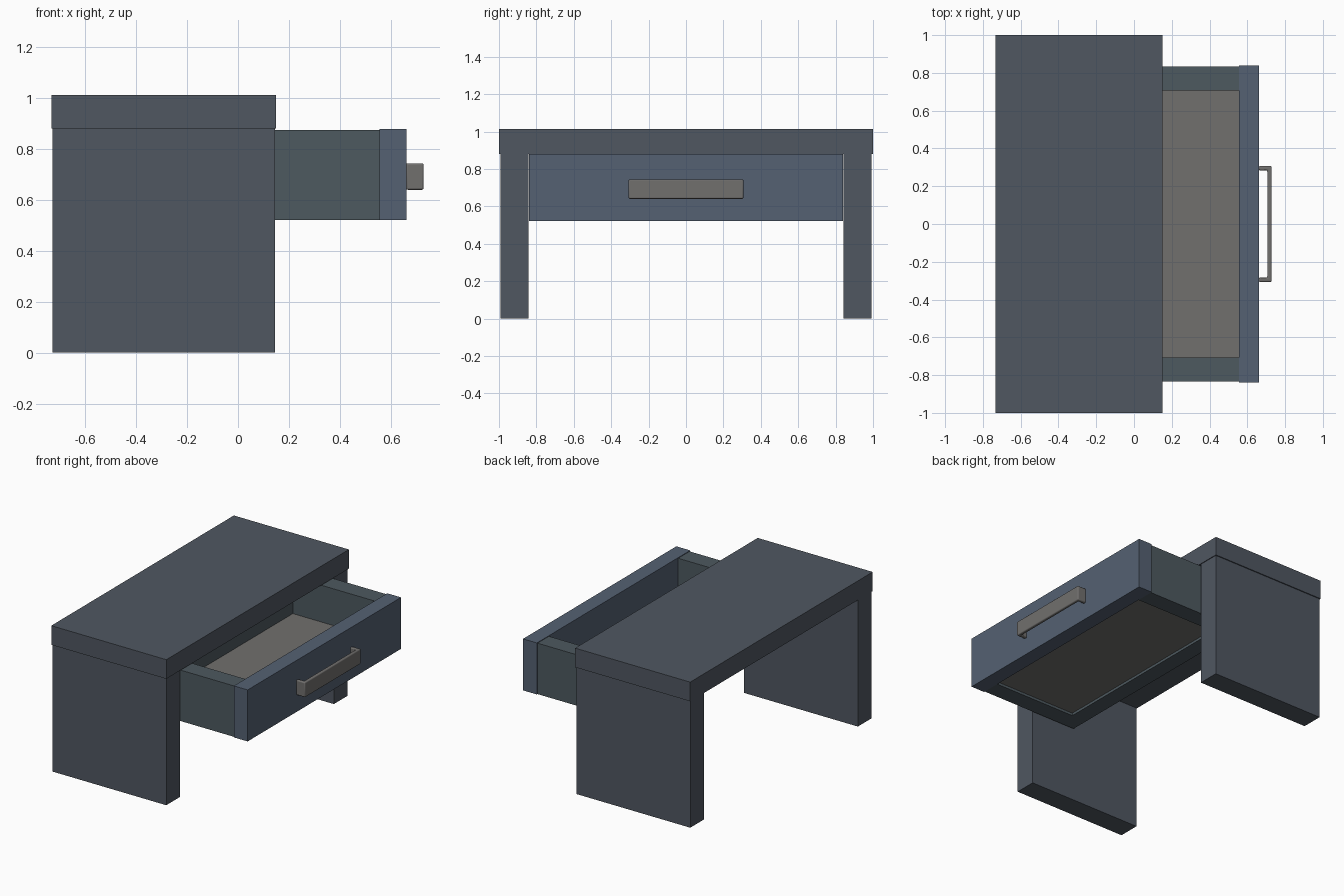
import bpy, bmesh

if "Cube" in bpy.data.objects:
    bpy.data.objects.remove(bpy.data.objects["Cube"])


def material(name, rgb):
    m = bpy.data.materials.new(name)
    m.diffuse_color = (*rgb, 1)
    m.use_nodes = True
    m.node_tree.nodes["Principled BSDF"].inputs["Base Color"].default_value = m.diffuse_color
    return m


SLATE = material("slate", (0.08, 0.095, 0.12))
BLUE = material("blue_slate", (0.09, 0.12, 0.17))
TEAL = material("teal_slate", (0.075, 0.1, 0.115))
GREY = material("warm_grey", (0.165, 0.16, 0.155))


def prism(name, outline, z0, z1, mat):
    """Extrude an (x, y) outline from z0 up to z1."""
    bm = bmesh.new()
    face = bm.faces.new([bm.verts.new((x, y, z0)) for x, y in outline])
    top = bmesh.ops.extrude_face_region(bm, geom=[face])["geom"]
    bmesh.ops.translate(bm, vec=(0, 0, z1 - z0),
                        verts=[v for v in top if isinstance(v, bmesh.types.BMVert)])
    bmesh.ops.recalc_face_normals(bm, faces=bm.faces)
    mesh = bpy.data.meshes.new(name)
    bm.to_mesh(mesh)
    bm.free()
    mesh.materials.append(mat)
    ob = bpy.data.objects.new(name, mesh)
    bpy.context.collection.objects.link(ob)
    return ob


def box(name, x, y, z, mat):
    (x0, x1), (y0, y1) = x, y
    return prism(name, [(x0, y0), (x1, y0), (x1, y1), (x0, y1)], *z, mat)


# Table top and slab legs
box("table_top", (-0.732, 0.15), (-1, 1), (0.88, 1.013), SLATE)
for side, s in (("right", 1), ("left", -1)):
    box(side + "_leg", (-0.728, 0.145), sorted((s * 0.843, s * 0.993)), (0, 0.88), SLATE)

    # Drawer side walls
    box(side + "_drawer_wall", (-0.19, 0.556), sorted((s * 0.708, s * 0.833)), (0.522, 0.875), TEAL)

# Drawer back, recessed floor and front panel
box("drawer_back", (-0.19, -0.075), (-0.708, 0.708), (0.522, 0.875), TEAL)
box("drawer_floor", (-0.075, 0.556), (-0.708, 0.708), (0.54, 0.62), GREY)
box("drawer_front", (0.556, 0.662), (-0.84, 0.84), (0.522, 0.879), BLUE)

# U-shaped strip handle with softened edges
a, b, t = 0.66, 0.729, 0.023
handle = prism("handle", [(a, -0.307), (b, -0.307), (b, 0.307), (a, 0.307),
                          (a, 0.307 - t), (b - t, 0.307 - t),
                          (b - t, t - 0.307), (a, t - 0.307)], 0.64, 0.744, GREY)
bevel = handle.modifiers.new("soft_edges", "BEVEL")
bevel.width = 0.007
bevel.segments = 3
bpy.context.view_layer.objects.active = handle
handle.select_set(True)
bpy.ops.object.shade_smooth_by_angle()
